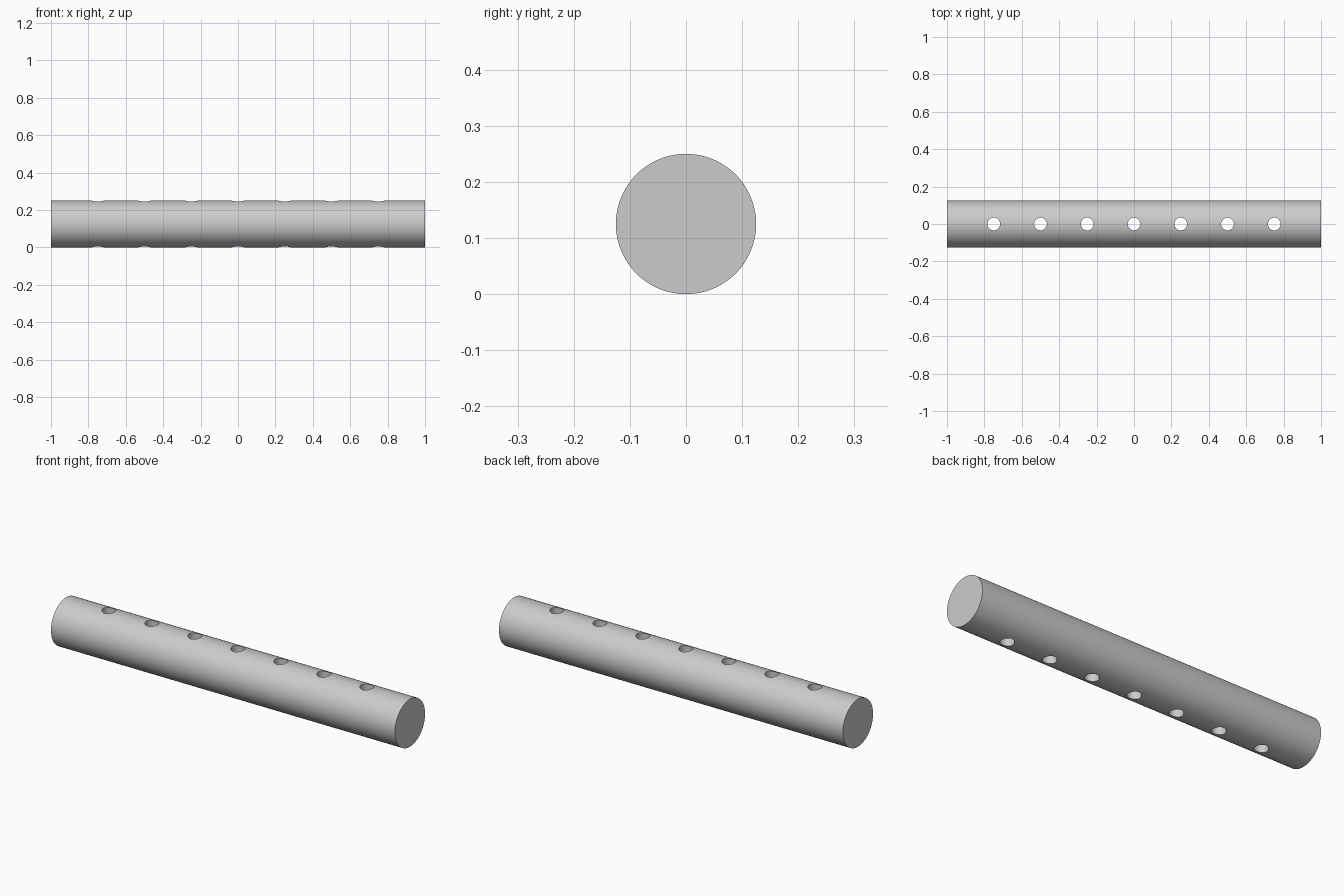
import bpy, bmesh, math
from mathutils import Matrix

cube = bpy.data.objects.get("Cube")
if cube:
    bpy.data.objects.remove(cube, do_unlink=True)

LENGTH, RADIUS = 2.0, 0.125
HOLE_RADIUS, HOLE_SPACING = 0.034, 0.25

steel = bpy.data.materials.new("light grey metal")
steel.use_nodes = True
grey = (0.6, 0.6, 0.6, 1)
steel.diffuse_color = grey
steel.node_tree.nodes["Principled BSDF"].inputs["Base Color"].default_value = grey


def cylinders(name, radius, depth, segments, matrices):
    """One object holding a capped cylinder for each matrix."""
    bm = bmesh.new()
    for m in matrices:
        bmesh.ops.create_cone(bm, cap_ends=True, segments=segments, radius1=radius,
                              radius2=radius, depth=depth, matrix=m)
    mesh = bpy.data.meshes.new(name)
    bm.to_mesh(mesh)
    bm.free()
    mesh.materials.append(steel)
    obj = bpy.data.objects.new(name, mesh)
    bpy.context.collection.objects.link(obj)
    return obj


# Solid round bar lying along x
centre = Matrix.Translation((0, 0, RADIUS))
bar = cylinders("round_bar", RADIUS, LENGTH, 96,
                [centre @ Matrix.Rotation(math.pi / 2, 4, 'Y')])

# Row of seven vertical through holes
drills = cylinders("hole_cutter", HOLE_RADIUS, RADIUS * 4, 48,
                   [centre @ Matrix.Translation((i * HOLE_SPACING, 0, 0))
                    for i in range(-3, 4)])
drills.hide_render = True

cut = bar.modifiers.new("through_holes", 'BOOLEAN')
cut.operation = 'DIFFERENCE'
cut.solver = 'EXACT'
cut.object = drills

bpy.ops.object.select_all(action='DESELECT')
bar.select_set(True)
bpy.context.view_layer.objects.active = bar
bpy.ops.object.modifier_apply(modifier=cut.name)
bpy.data.objects.remove(drills, do_unlink=True)

# Smooth round walls, crisp rims
bpy.ops.object.shade_smooth_by_angle(angle=math.radians(30))
